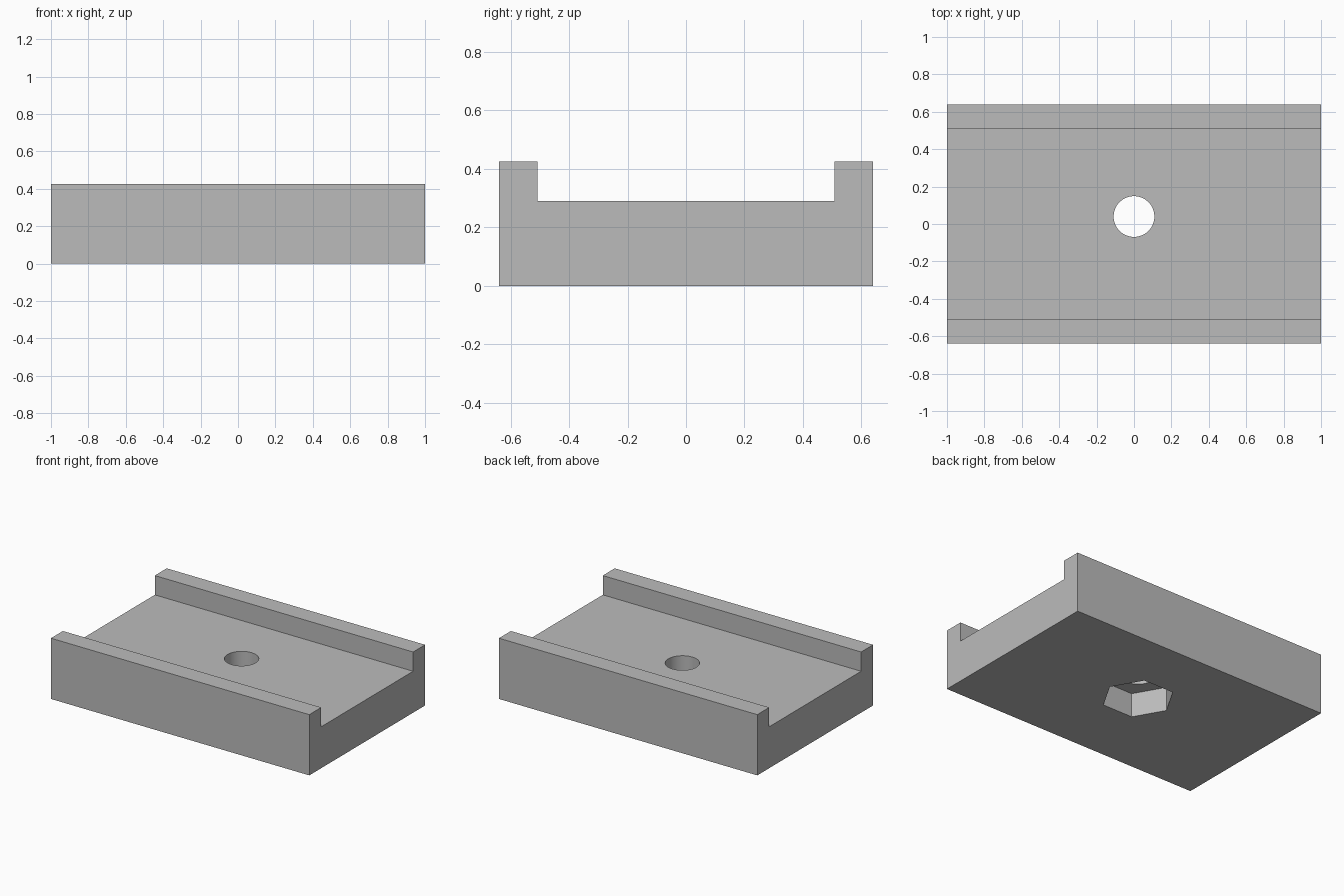
import bpy
import bmesh
import math

cube = bpy.data.objects.get("Cube")
if cube:
    bpy.data.objects.remove(cube, do_unlink=True)

HALF_LENGTH, HALF_WIDTH, HEIGHT = 1.0, 0.64, 0.425
CHANNEL_HALF, FLOOR = 0.508, 0.29
HOLE_Y = 0.04

grey = bpy.data.materials.new("plain grey")
grey.use_nodes = True
colour = (0.5, 0.5, 0.5, 1)
grey.diffuse_color = colour
grey.node_tree.nodes["Principled BSDF"].inputs["Base Color"].default_value = colour


def add_object(name, bm):
    bmesh.ops.recalc_face_normals(bm, faces=bm.faces)
    mesh = bpy.data.meshes.new(name)
    bm.to_mesh(mesh)
    bm.free()
    mesh.materials.append(grey)
    obj = bpy.data.objects.new(name, mesh)
    bpy.context.collection.objects.link(obj)
    return obj


def cut_prism(target, sides, radius, bottom, top):
    """Cut an upright prism, centred on the hole axis, out of the target."""
    bpy.ops.mesh.primitive_cylinder_add(
        vertices=sides, radius=radius, depth=top - bottom,
        location=(0, HOLE_Y, (top + bottom) / 2),
        # corners of the six-sided pocket lie along x
        rotation=(0, 0, math.pi / 2))
    cutter = bpy.context.object
    cutter.hide_render = True
    cutter.data.materials.append(grey)
    mod = target.modifiers.new("cut", 'BOOLEAN')
    mod.operation, mod.solver, mod.object = 'DIFFERENCE', 'EXACT', cutter
    bpy.ops.object.select_all(action='DESELECT')
    target.select_set(True)
    bpy.context.view_layer.objects.active = target
    bpy.ops.object.modifier_apply(modifier=mod.name)
    bpy.data.objects.remove(cutter, do_unlink=True)


# Channel block: half profile, mirrored across y, swept along x
half = [(HALF_WIDTH, 0), (HALF_WIDTH, HEIGHT), (CHANNEL_HALF, HEIGHT), (CHANNEL_HALF, FLOOR)]
profile = half + [(-y, z) for y, z in reversed(half)]
bm = bmesh.new()
end = bm.faces.new([bm.verts.new((-HALF_LENGTH, y, z)) for y, z in profile])
swept = bmesh.ops.extrude_face_region(bm, geom=[end], use_keep_orig=True)
bmesh.ops.translate(bm, vec=(2 * HALF_LENGTH, 0, 0),
                    verts=[v for v in swept["geom"] if isinstance(v, bmesh.types.BMVert)])
block = add_object("channel_block", bm)

# Round through hole, then six-sided nut pocket underneath
cut_prism(block, 64, 0.109, -0.1, HEIGHT + 0.1)
cut_prism(block, 6, 0.232, -0.1, 0.168)

# Smooth hole wall, sharp edges elsewhere
bpy.ops.object.shade_smooth_by_angle(angle=math.radians(30))
